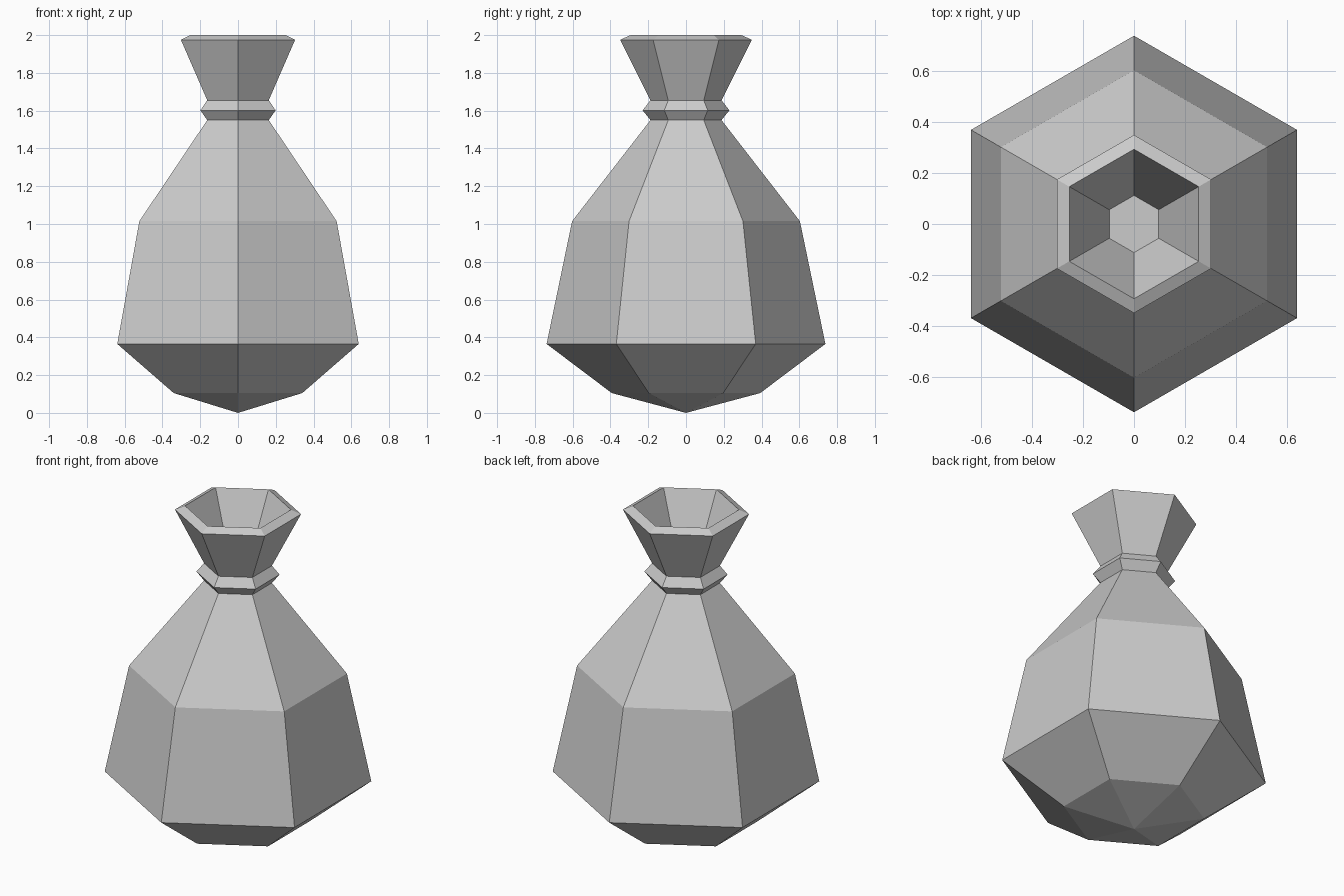
import bpy
import bmesh
from math import sin, cos, pi

SIDES = 6

cube = bpy.data.objects.get("Cube")
if cube:
    bpy.data.objects.remove(cube, do_unlink=True)

cloth = bpy.data.materials.new("grey_cloth")
cloth.use_nodes = True
GREY = (0.6, 0.6, 0.6, 1)
cloth.diffuse_color = GREY
cloth.node_tree.nodes["Principled BSDF"].inputs["Base Color"].default_value = GREY


def lathe(name, profile, cap_end=False):
    """Six-sided shell through (radius, height) rings, corners on the y axis."""
    bm = bmesh.new()
    rings = []
    for r, z in profile:
        if r == 0:
            rings.append([bm.verts.new((0, 0, z))] * SIDES)
            continue
        angles = [pi / 2 + 2 * pi * i / SIDES for i in range(SIDES)]
        rings.append([bm.verts.new((r * cos(a), r * sin(a), z)) for a in angles])
    for low, high in zip(rings, rings[1:]):
        for i in range(SIDES):
            j = (i + 1) % SIDES
            corners = dict.fromkeys((low[i], low[j], high[j], high[i]))
            bm.faces.new(list(corners))
    if cap_end:
        bm.faces.new(rings[-1])
    mesh = bpy.data.meshes.new(name)
    bm.to_mesh(mesh)
    bm.free()
    mesh.materials.append(cloth)
    obj = bpy.data.objects.new(name, mesh)
    bpy.context.collection.objects.link(obj)
    return obj


# Full belly, tapering to the tied neck
lathe("sack_body", [(0, 0), (0.393, 0.105), (0.738, 0.365), (0.603, 1.015), (0.188, 1.55)])

# Cord around the neck
lathe("neck_tie", [(0.188, 1.55), (0.23, 1.602), (0.188, 1.655)])

# Flared mouth with a bevelled rim and a hollow inside
lathe("sack_mouth", [(0.188, 1.655), (0.349, 1.975), (0.293, 2.0), (0.112, 1.64)], cap_end=True)
